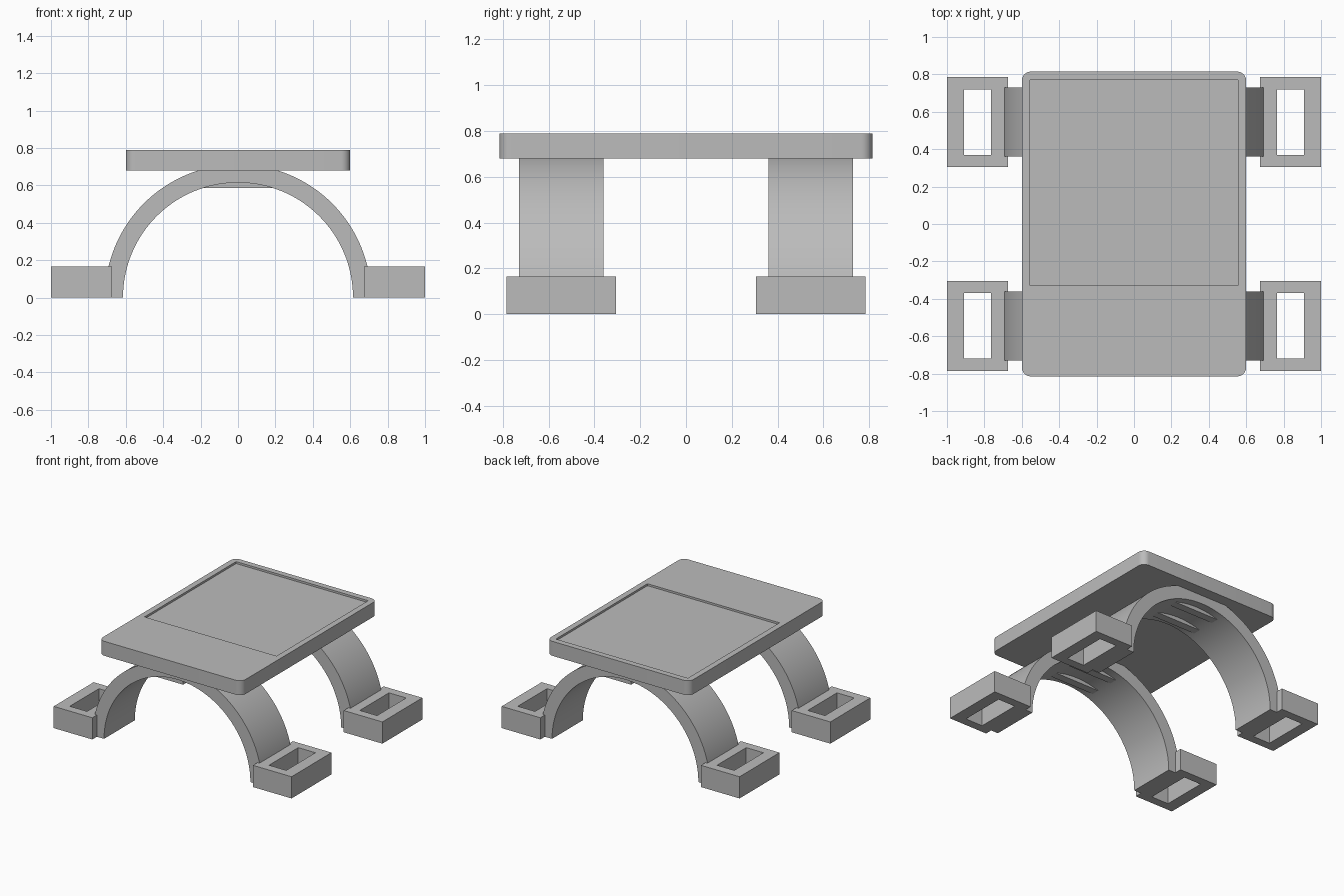
import bpy, bmesh
from math import sin, cos, pi, radians

if "Cube" in bpy.data.objects:
    bpy.data.objects.remove(bpy.data.objects["Cube"], do_unlink=True)

grey = bpy.data.materials.new("plain grey")
grey.use_nodes = True
GREY = (0.5, 0.5, 0.5, 1)
grey.diffuse_color = GREY
grey.node_tree.nodes["Principled BSDF"].inputs["Base Color"].default_value = GREY


def finish(bm, name):
    bmesh.ops.recalc_face_normals(bm, faces=bm.faces)
    mesh = bpy.data.meshes.new(name)
    bm.to_mesh(mesh)
    bm.free()
    mesh.materials.append(grey)
    ob = bpy.data.objects.new(name, mesh)
    bpy.context.collection.objects.link(ob)
    bpy.ops.object.select_all(action='DESELECT')
    ob.select_set(True)
    bpy.context.view_layer.objects.active = ob
    bpy.ops.object.shade_smooth_by_angle(angle=radians(30))
    return ob


def rectangle(x0, x1, y0, y1, r=0.0, steps=8):
    if r == 0:
        return [(x0, y0), (x1, y0), (x1, y1), (x0, y1)]
    corners = [(x1 - r, y1 - r), (x0 + r, y1 - r), (x0 + r, y0 + r), (x1 - r, y0 + r)]
    return [(cx + r * cos((q + i / steps) * pi / 2), cy + r * sin((q + i / steps) * pi / 2))
            for q, (cx, cy) in enumerate(corners) for i in range(steps + 1)]


def ring(bm, outline, z):
    return [bm.verts.new((x, y, z)) for x, y in outline]


def walls(bm, a, b):
    n = len(a)
    for i in range(n):
        j = (i + 1) % n
        bm.faces.new((a[i], a[j], b[j], b[i]))


def cap(bm, *loops):
    """Flat face bounded by the first loop, with the others as holes."""
    if len(loops) == 1:
        bm.faces.new(loops[0])
        return
    edges = []
    for loop in loops:
        for i, v in enumerate(loop):
            w = loop[(i + 1) % len(loop)]
            edges.append(bm.edges.get((v, w)) or bm.edges.new((v, w)))
    bmesh.ops.triangle_fill(bm, edges=edges, use_beauty=True)


def pocketed_slab(name, outer, inner, z0, z1, floor=None):
    """Slab with an opening that goes through, or stops at the floor height."""
    bm = bmesh.new()
    low, high = ring(bm, outer, z0), ring(bm, outer, z1)
    hole_high = ring(bm, inner, z1)
    hole_low = ring(bm, inner, z0 if floor is None else floor)
    walls(bm, low, high)
    walls(bm, hole_high, hole_low)
    cap(bm, high, hole_high)
    if floor is None:
        cap(bm, low, hole_low)
    else:
        cap(bm, low)
        cap(bm, hole_low)
    return finish(bm, name)


def extruded(name, profile, y0, y1):
    """Extrude an x-z profile along y."""
    bm = bmesh.new()
    a = [bm.verts.new((x, y0, z)) for x, z in profile]
    b = [bm.verts.new((x, y1, z)) for x, z in profile]
    walls(bm, a, b)
    cap(bm, a)
    cap(bm, b)
    return finish(bm, name)


# Table top with rounded corners and a shallow tray
pocketed_slab("top_plate", rectangle(-0.6, 0.6, -0.815, 0.815, 0.05),
              rectangle(-0.555, 0.555, -0.33, 0.77), 0.68, 0.79, floor=0.775)

# Half-round arches, crossbars under their crowns, and slotted feet
STEPS = 72
arc = [pi * i / STEPS for i in range(STEPS + 1)]
arch = ([(0.712 * cos(t), 0.712 * sin(t)) for t in arc]
        + [(0.615 * cos(t), 0.615 * sin(t)) for t in reversed(arc)])
bar = [(-0.2, 0.585), (0.2, 0.585), (0.2, 0.64), (-0.2, 0.64)]

for end, s in (("front", -1), ("back", 1)):
    extruded(end + "_arch", arch, s * 0.36, s * 0.73)
    for label, near, far in (("inner", 0.42, 0.48), ("outer", 0.61, 0.67)):
        extruded(f"{end}_{label}_crossbar", bar, s * near, s * far)
    for side, m in (("left", 1), ("right", -1)):
        pocketed_slab(f"{end}_{side}_foot",
                      rectangle(m * 0.675, m * 1.0, s * 0.305, s * 0.785),
                      rectangle(m * 0.765, m * 0.91, s * 0.37, s * 0.72), 0, 0.165)
